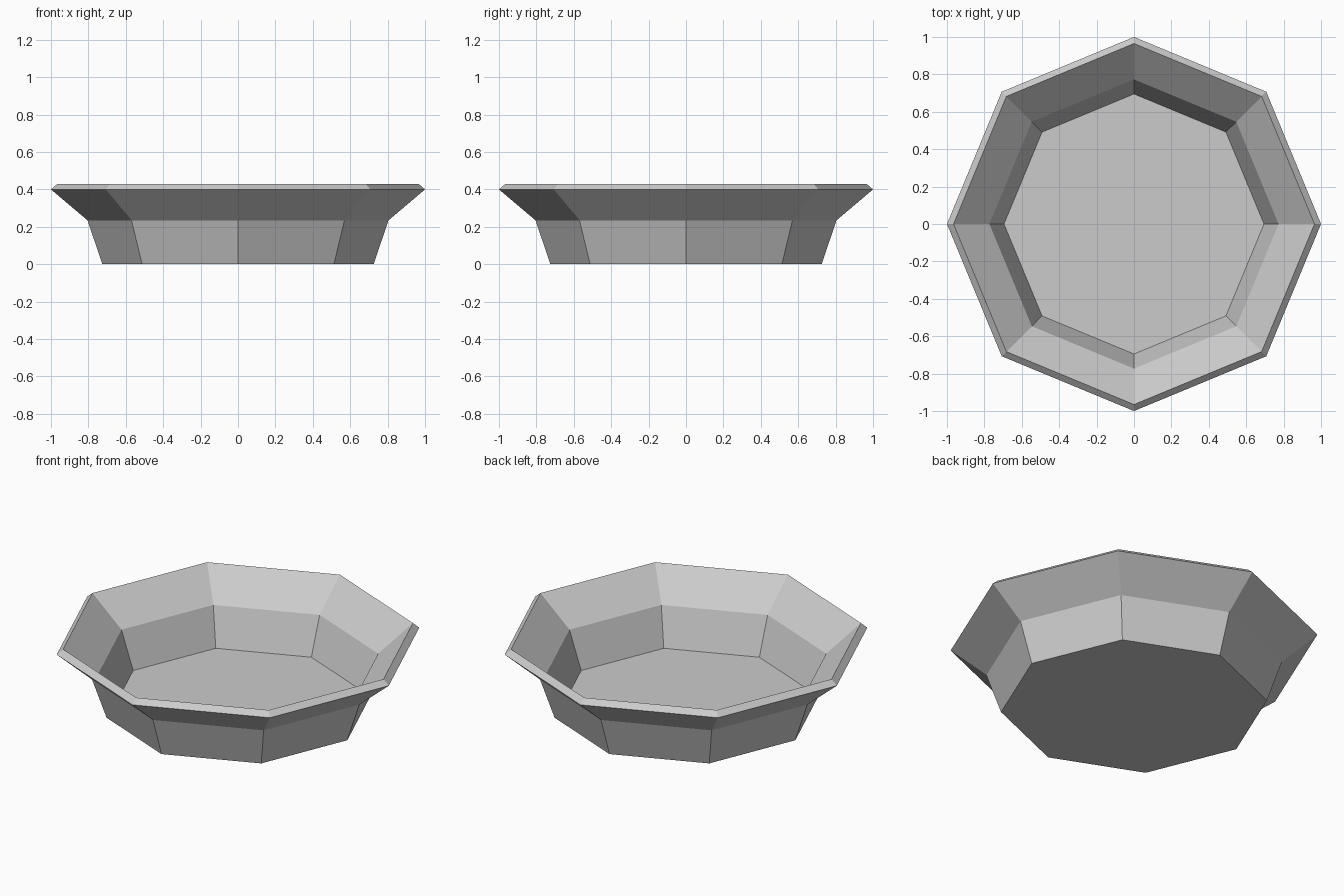
import bpy
import bmesh
from math import cos, sin, tau

cube = bpy.data.objects.get("Cube")
if cube:
    bpy.data.objects.remove(cube, do_unlink=True)

SIDES = 8
# Wall section (radius, height): outer foot, up over the rim, down to the floor
PROFILE = [(0.725, 0), (0.805, 0.235), (1.0, 0.4),
           (0.965, 0.43), (0.773, 0.262), (0.695, 0.038)]

# One plain grey for the whole dish
grey = bpy.data.materials.new("plain grey")
grey.use_nodes = True
colour = (0.6, 0.6, 0.6, 1)
grey.diffuse_color = colour
grey.node_tree.nodes["Principled BSDF"].inputs["Base Color"].default_value = colour

# Dish walls: eight-sided rings joined by flat faces
bm = bmesh.new()
rings = [[bm.verts.new((r * cos(tau * i / SIDES), r * sin(tau * i / SIDES), z))
          for i in range(SIDES)] for r, z in PROFILE]
for low, high in zip(rings, rings[1:]):
    for i in range(SIDES):
        j = (i + 1) % SIDES
        bm.faces.new((low[i], low[j], high[j], high[i]))

# Underside and inner floor
bm.faces.new(rings[0][::-1])
bm.faces.new(rings[-1])
bmesh.ops.recalc_face_normals(bm, faces=bm.faces[:])

mesh = bpy.data.meshes.new("dish")
bm.to_mesh(mesh)
bm.free()
mesh.materials.append(grey)
bpy.context.collection.objects.link(bpy.data.objects.new("dish", mesh))
